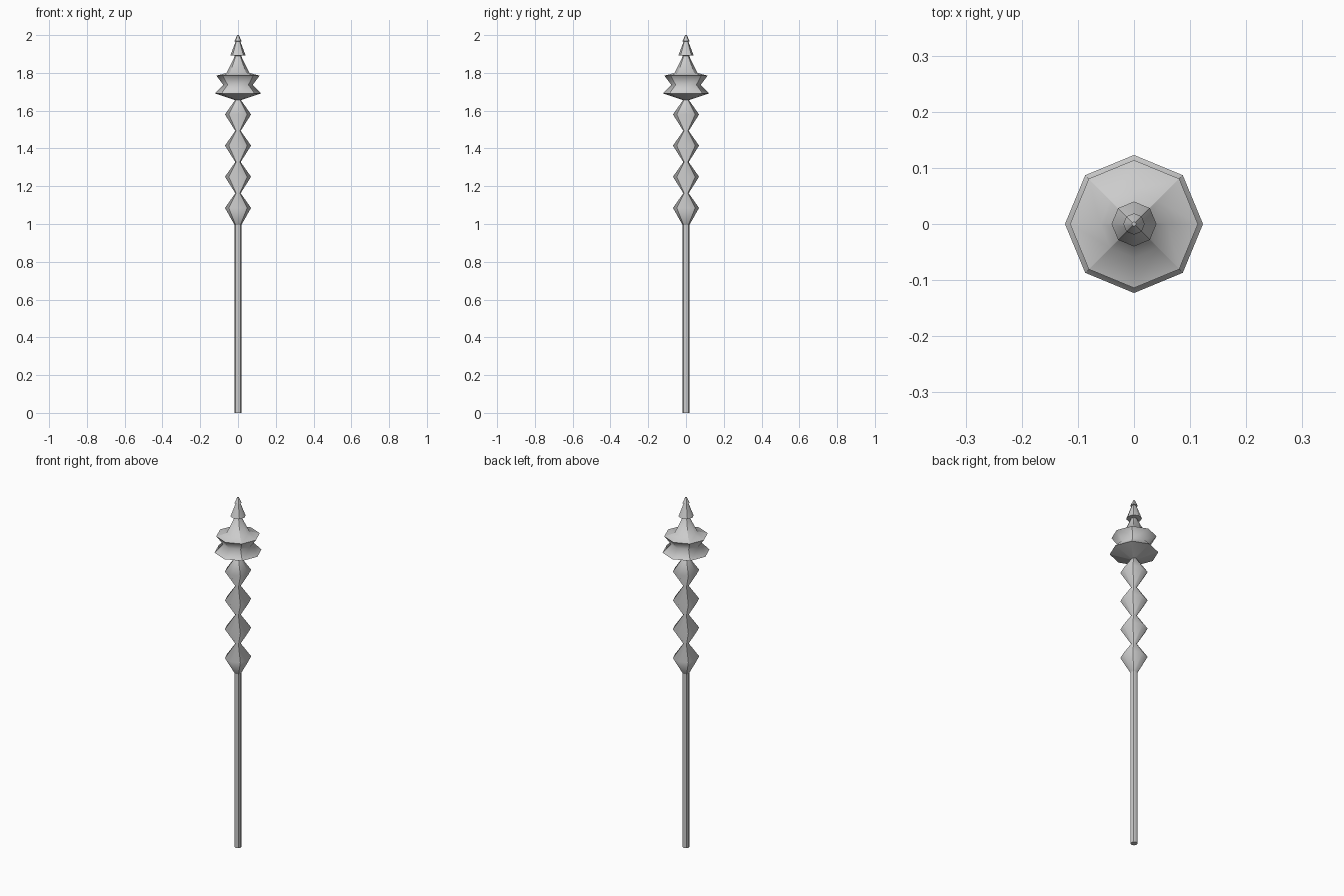
import bpy, bmesh, math

if "Cube" in bpy.data.objects:
    bpy.data.objects.remove(bpy.data.objects["Cube"])

SIDES = 8


def lathe(name, profile, sharp_rings=()):
    """Spin (radius, z) points into a closed octagonal part with creased diagonal ribs."""
    bm = bmesh.new()
    rings = []
    for r, z in profile:
        rings.append([bm.verts.new((r * math.cos(math.tau * i / SIDES),
                                    r * math.sin(math.tau * i / SIDES), z))
                      for i in range(SIDES)])
    for low, high in zip(rings, rings[1:]):
        for i in range(SIDES):
            j = (i + 1) % SIDES
            bm.faces.new((low[i], low[j], high[j], high[i])).smooth = True
        # ribs on the diagonals stay crisp, those on the axes are smoothed
        for i in range(1, SIDES, 2):
            bm.edges.get((low[i], high[i])).smooth = False
    bm.faces.new(rings[0][::-1])
    bm.faces.new(rings[-1])
    for k in {0, len(rings) - 1, *sharp_rings}:
        for i in range(SIDES):
            bm.edges.get((rings[k][i], rings[k][(i + 1) % SIDES])).smooth = False
    mesh = bpy.data.meshes.new(name)
    bm.to_mesh(mesh)
    bm.free()
    obj = bpy.data.objects.new(name, mesh)
    bpy.context.collection.objects.link(obj)
    return obj


# plain lower pole
lathe("shaft", [(0.018, 0.0), (0.018, 0.995)])

# four diamond beads with narrow necks between them
pitch = 0.165
beads = [(0.018, 0.995)]
for n in range(4):
    z = 0.995 + n * pitch
    beads += [(0.069, z + 0.09), (0.014, z + pitch + 0.003)]
lathe("beaded_stem", beads)

# double-rimmed head tapering up to a thin neck
lathe("head", [(0.012, 1.655), (0.123, 1.692), (0.078, 1.737), (0.114, 1.785),
               (0.060, 1.80), (0.013, 1.897)], sharp_rings=(1, 3))

# stacked spire cones
lathe("spire", [(0.012, 1.89), (0.040, 1.893), (0.011, 1.97)], sharp_rings=(1,))
lathe("spire_tip", [(0.010, 1.965), (0.019, 1.968), (0.004, 2.0)], sharp_rings=(1,))
